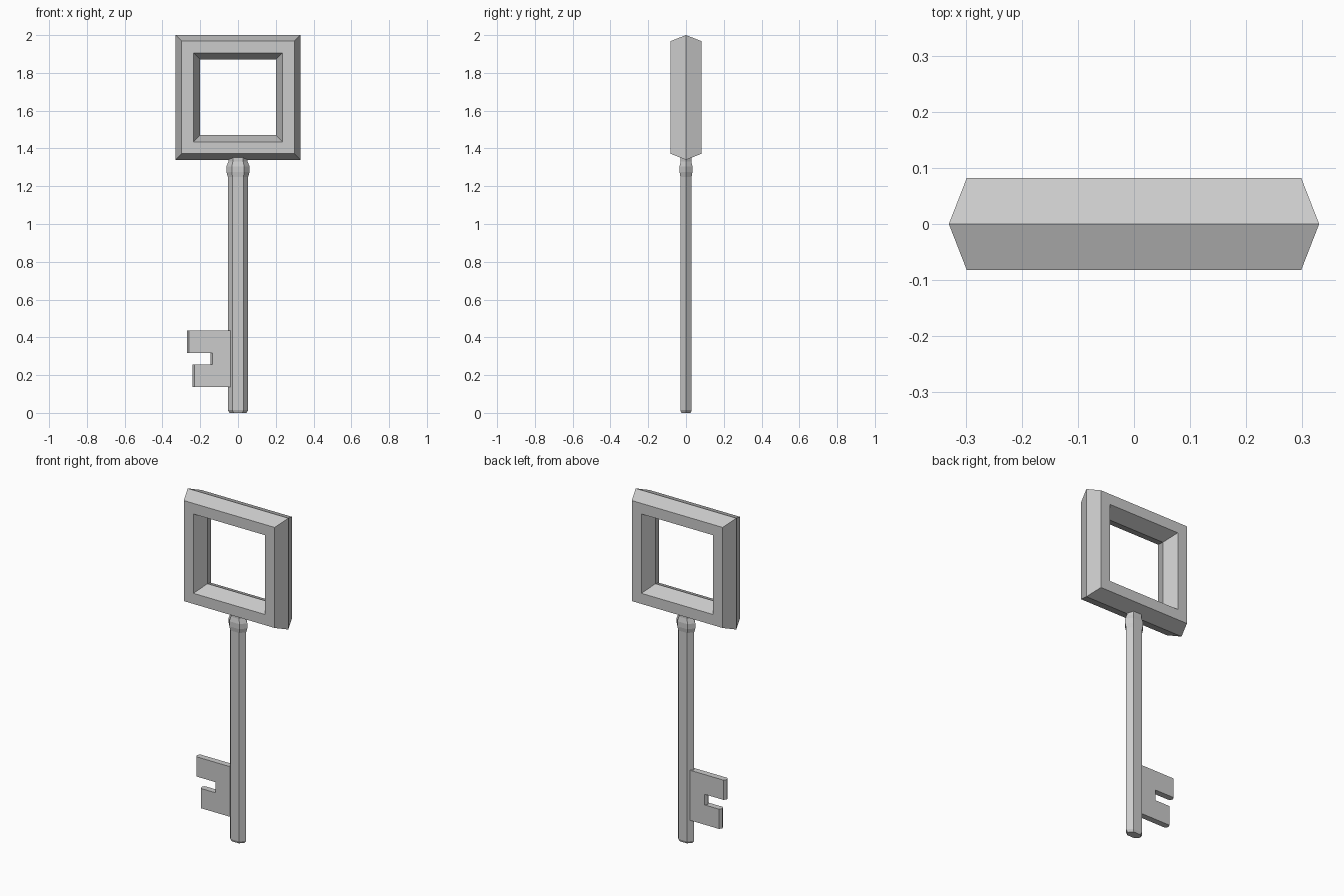
import bpy, bmesh

if "Cube" in bpy.data.objects:
    bpy.data.objects.remove(bpy.data.objects["Cube"])


def loft(name, rings, closed=False):
    """Skin a list of equal-length point rings; cap the ends or join them up."""
    bm = bmesh.new()
    vs = [[bm.verts.new(p) for p in ring] for ring in rings]
    n = len(vs[0])
    pairs = list(zip(vs, vs[1:])) + ([(vs[-1], vs[0])] if closed else [])
    for a, b in pairs:
        for i in range(n):
            j = (i + 1) % n
            bm.faces.new((a[i], a[j], b[j], b[i]))
    if not closed:
        bm.faces.new(vs[0])
        bm.faces.new(vs[-1])
    bmesh.ops.recalc_face_normals(bm, faces=bm.faces)
    mesh = bpy.data.meshes.new(name)
    bm.to_mesh(mesh)
    bm.free()
    obj = bpy.data.objects.new(name, mesh)
    bpy.context.collection.objects.link(obj)
    return obj


# Square bow: six-sided section carried round four mitred corners
section = [(0.33, 0), (0.298, -0.082), (0.235, -0.082),
           (0.20, 0), (0.235, 0.082), (0.298, 0.082)]
corners = [(-1, -1), (1, -1), (1, 1), (-1, 1)]
loft("bow", [[(sx * r, y, 1.67 + sz * r) for r, y in section]
             for sx, sz in corners], closed=True)

# Shaft: flattened hexagon with a chamfered tip and a collar under the bow
hexagon = [(-0.054, 0), (-0.029, -0.03), (0.029, -0.03),
           (0.054, 0), (0.029, 0.03), (-0.029, 0.03)]
profile = [(0, 0.82), (0.014, 1), (1.25, 1), (1.275, 1.13),
           (1.305, 1.13), (1.332, 0.93), (1.36, 0.93)]
loft("shaft", [[(x * s, y * s, z) for x, y in hexagon] for z, s in profile])

# Bit: notched plate whose tooth ends come to a slight ridge
outline = [(-0.03, 0.138), (-0.24, 0.138), (-0.24, 0.255), (-0.145, 0.255),
           (-0.145, 0.318), (-0.27, 0.318), (-0.27, 0.435), (-0.03, 0.435)]
loft("bit", [[(x + (inset if x < -0.1 else 0), y, z) for x, z in outline]
             for y, inset in ((-0.018, 0.01), (0, 0), (0.018, 0.01))])
